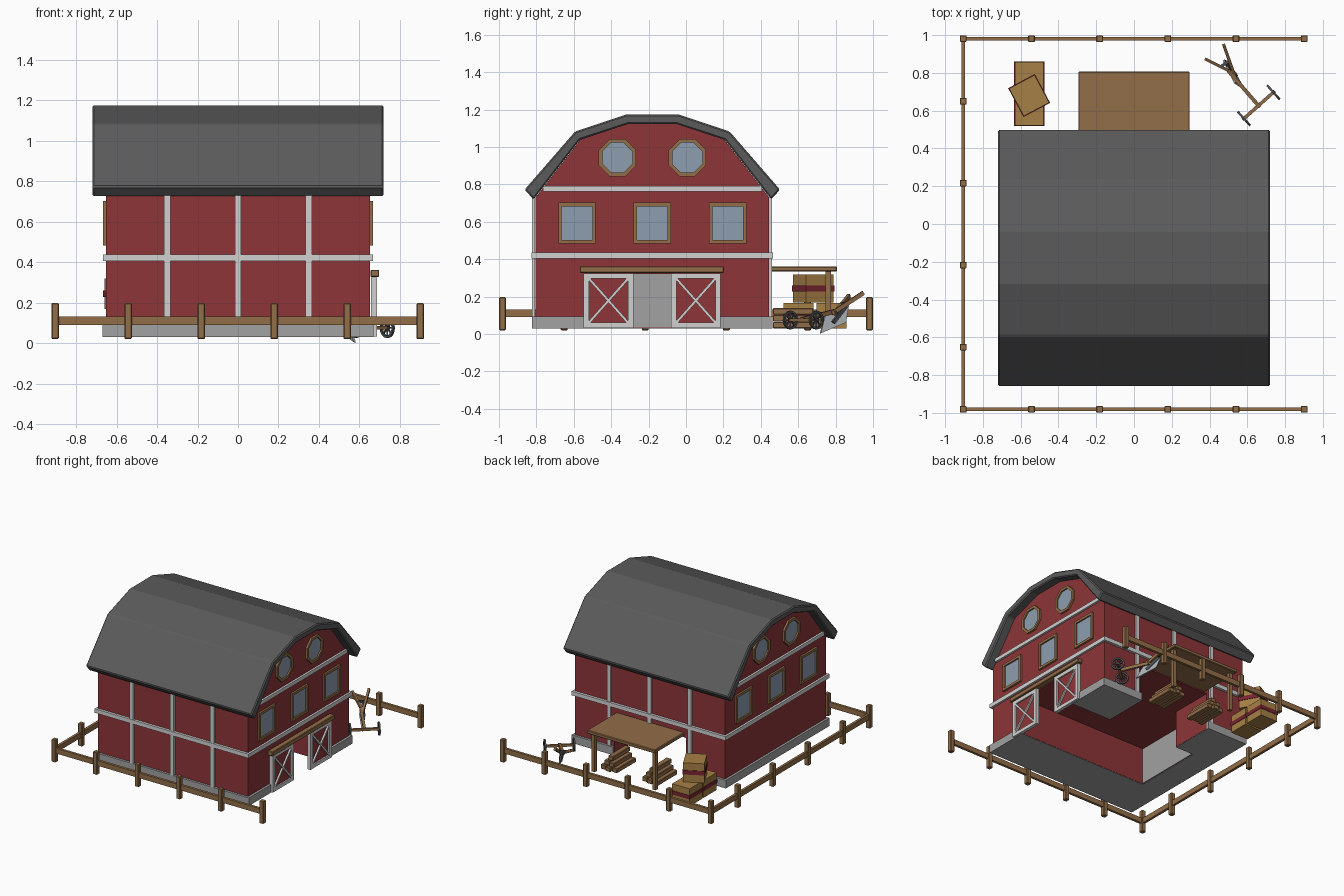
import bpy, bmesh, math
from mathutils import Vector, Matrix

if "Cube" in bpy.data.objects:
    bpy.data.objects.remove(bpy.data.objects["Cube"])


def mat(name, r, g, b):
    m = bpy.data.materials.new(name)
    m.diffuse_color = (r, g, b, 1)
    m.use_nodes = True
    m.node_tree.nodes["Principled BSDF"].inputs["Base Color"].default_value = m.diffuse_color
    return m


RED = mat("barn red", .27, .036, .04)
WHITE = mat("trim white", .64, .64, .64)
STONE = mat("concrete grey", .36, .36, .36)
ROOF = mat("roof grey", .105, .105, .105)
WOOD = mat("brown wood", .29, .155, .065)
HAY = mat("hay tan", .38, .215, .06)
GLASS = mat("window blue", .27, .34, .43)
IRON = mat("dark iron", .07, .075, .085)
STEEL = mat("light steel", .42, .45, .48)
BAND = mat("band red", .19, .018, .03)


def finish(name, bm, m, bevel=0):
    bmesh.ops.recalc_face_normals(bm, faces=bm.faces)
    me = bpy.data.meshes.new(name)
    bm.to_mesh(me)
    bm.free()
    me.materials.append(m)
    ob = bpy.data.objects.new(name, me)
    bpy.context.collection.objects.link(ob)
    if bevel:
        mod = ob.modifiers.new("bevel", 'BEVEL')
        mod.width = bevel
        mod.segments = 1
    return ob


def box(name, x0, x1, y0, y1, z0, z1, m, bevel=0, rot=0):
    bm = bmesh.new()
    c = Vector(((x0 + x1) / 2, (y0 + y1) / 2, (z0 + z1) / 2))
    M = Matrix.Translation(c) @ Matrix.Rotation(rot, 4, 'Z') @ Matrix.Diagonal((x1 - x0, y1 - y0, z1 - z0, 1))
    bmesh.ops.create_cube(bm, size=1, matrix=M)
    return finish(name, bm, m, bevel)


def beam(name, p, q, w, h, m, bevel=0):
    p, q = Vector(p), Vector(q)
    d = q - p
    bm = bmesh.new()
    M = Matrix.Translation((p + q) / 2) @ d.to_track_quat('Z', 'Y').to_matrix().to_4x4() @ Matrix.Diagonal((w, h, d.length, 1))
    bmesh.ops.create_cube(bm, size=1, matrix=M)
    return finish(name, bm, m, bevel)


def prism(name, pts, offset, m, bevel=0):
    bm = bmesh.new()
    f = bm.faces.new([bm.verts.new(p) for p in pts])
    r = bmesh.ops.extrude_face_region(bm, geom=[f])
    bmesh.ops.translate(bm, vec=offset, verts=[v for v in r['geom'] if isinstance(v, bmesh.types.BMVert)])
    return finish(name, bm, m, bevel)


def cut(ob, cutter):
    mod = ob.modifiers.new("cut", 'BOOLEAN')
    mod.operation = 'DIFFERENCE'
    mod.solver = 'EXACT'
    mod.object = cutter
    bpy.context.view_layer.objects.active = ob
    bpy.ops.object.modifier_apply(modifier=mod.name)
    bpy.data.objects.remove(cutter)


CY = -.18  # barn centre line


def both(half):  # mirror a half profile (y offset, z) about the ridge
    return [(CY + y, z) for y, z in half] + [(CY - y, z) for y, z in reversed(half)]


def cavity(e, top):  # T-shaped hall behind the side and rear openings
    pts = [(-.47 - e, -.46 - e), (1, -.46 - e), (1, .10 + e), (.31 + e, .10 + e), (.31 + e, 1),
           (-.31 - e, 1), (-.31 - e, .10 + e), (-.47 - e, .10 + e)]
    return prism("hall_cutter", [(x, y, -.1) for x, y in pts], (0, 0, top + .1), RED)


# barn body, foundation and gambrel roof
body = prism("barn_walls", [(-.652, y, z) for y, z in both([(.625, .033), (.625, .73), (.385, 1.04), (.125, 1.125)])],
             (1.304, 0, 0), RED)
cut(body, cavity(0, .325))
base = box("foundation", -.67, .67, CY - .643, CY + .643, .03, .093, STONE)
cut(base, cavity(.002, .325))
box("hall_end_wall", -.469, -.464, -.455, .095, .034, .32, STONE)
outer = [(.683, .772), (.413, 1.083), (.137, 1.175)]
inner = [(.635, .72), (.388, 1.038), (.127, 1.124)]
left = [(CY + y, z) for y, z in outer] + [(CY - y, z) for y, z in reversed(outer)]
right = [(CY - y, z) for y, z in inner] + [(CY + y, z) for y, z in reversed(inner)]
prism("roof", [(-.72, y, z) for y, z in left + right], (1.44, 0, 0), ROOF, .008)

# white trim
for s in (-1, 1):
    y = CY + s * .633
    box("long_wall_band", -.668, .668, y - .012, y + .012, .405, .437, WHITE)
    for x in (-.35, 0, .35):
        low = .33 if (s > 0 and x == 0) else .09
        box("wall_batten", x - .016, x + .016, y - .01, y + .006, low, .735, WHITE)
    x = s * .656
    box("gable_band_low", x - .012, x + .012, CY - .644, CY + .644, .405, .437, WHITE)
    box("gable_band_high", x - .012, x + .012, CY - .585, CY + .585, .763, .792, WHITE)

# windows on both gable ends


def window(s, cy, cz, ring, k):
    n = len(ring)
    bm = bmesh.new()
    xs = (s * .645, s * .667)
    rows = []
    for sc, x in ((1, xs[0]), (1, xs[1]), (k, xs[1]), (k, xs[0])):
        rows.append([bm.verts.new((x, cy + a * sc, cz + b * sc)) for a, b in ring])
    for i in range(4):
        a, b = rows[i], rows[(i + 1) % 4]
        for j in range(n):
            bm.faces.new((a[j], a[(j + 1) % n], b[(j + 1) % n], b[j]))
    finish("window_frame", bm, WOOD)
    prism("window_glass", [(s * .648, cy + a * k * 1.01, cz + b * k * 1.01) for a, b in ring], (s * .008, 0, 0), GLASS)


R8 = .1 / math.cos(math.pi / 8)
octagon = [(R8 * math.cos((i + .5) * math.pi / 4), R8 * math.sin((i + .5) * math.pi / 4)) for i in range(8)]
rect = [(-.1, -.11), (.1, -.11), (.1, .11), (-.1, .11)]
for s in (-1, 1):
    for dy in (-.403, 0, .403):
        window(s, CY + dy, .593, rect, .82)
    for dy in (-.187, .187):
        window(s, CY + dy, .943, octagon, .8)

# sliding doors and their rail
for y0 in (-.547, -.08):
    y1 = y0 + .265
    z0, z1, w = .033, .325, .028
    box("door_panel", .662, .674, y0 + .01, y1 - .01, z0 + .01, z1, RED)
    box("door_stile", .658, .686, y0, y0 + w, z0, z1, WHITE)
    box("door_stile", .658, .686, y1 - w, y1, z0, z1, WHITE)
    box("door_sill", .659, .685, y0 + w, y1 - w, z0, z0 + w, WHITE)
    box("door_top", .659, .685, y0 + w, y1 - w, z1 - w, z1, WHITE)
    a, b, c, d = y0 + w, y1 - w, z0 + w, z1 - w
    beam("door_brace", (.676, a, c), (.676, b, d), .022, .014, WHITE).name = "door_brace"
    beam("door_brace", (.676, a, d), (.676, b, c), .0221, .0138, WHITE)
box("door_rail", .655, .698, -.567, .203, .327, .362, WOOD, .004)

# rear porch with beams stacked below
box("porch_top", -.295, .295, .44, .808, .334, .362, WOOD, .005)
for x in (-.265, .265):
    box("porch_leg", x - .014, x + .014, .747, .775, .03, .336, WOOD)
for x in (-.18, .18):
    for row, count in enumerate((3, 2, 1)):
        for i in range(count):
            cx = x + (i - (count - 1) / 2) * .05
            off = .012 * ((i + row) % 2)
            box("stacked_beam", cx - .022, cx + .022, .465 + off, .70 + off - .01 * row,
                .03 + row * .037, .065 + row * .037, WOOD, .004)

# hay bales
for cx, cy, z, lx, ly, h, rot in ((-.555, .602, .03, .152, .16, .137, 0), (-.555, .777, .03, .152, .16, .137, 0),
                                  (-.555, .68, .168, .152, .165, .15, math.radians(28))):
    box("hay_bale", cx - lx / 2, cx + lx / 2, cy - ly / 2, cy + ly / 2, z, z + h, HAY, 0, rot)
    box("bale_band", cx - lx / 2 - .004, cx + lx / 2 + .004, cy - ly / 2 - .004, cy + ly / 2 + .004,
        z + h * .4, z + h * .62, BAND, 0, rot)

# fence on three sides
posts = [(x, s * .981) for s in (-1, 1) for x in (-.904, -.543, -.182, .179, .54, .901)]
posts += [(-.904, y) for y in (-.652, -.218, .216, .65)]
for x, y in posts:
    box("fence_post", x - .018, x + .018, y - .018, y + .018, .02, .197, WOOD, .004)
for s in (-1, 1):
    box("fence_rail", -.9, .9, s * .981 - .01, s * .981 + .01, .09, .131, WOOD)
box("fence_rail_left", -.914, -.894, -.98, .98, .09, .131, WOOD)

# hand plough: axle, spoked wheels, beam, handles and blade
w0, w1 = Vector((.582, .558, .075)), Vector((.738, .697, .075))
axis = (w1 - w0).normalized()
side = Vector((-axis.y, axis.x, 0))
beam("plough_axle", w0, w1, .018, .018, WOOD)
for c in (w0, w1):
    bm = bmesh.new()
    rows = []
    for i in range(16):
        t = i * math.pi / 8
        d = side * math.cos(t) + Vector((0, 0, math.sin(t)))
        rows.append([bm.verts.new(c + d * r + axis * o) for r, o in ((.05, -.006), (.05, .006), (.038, .006), (.038, -.006))])
    for i in range(16):
        a, b = rows[i], rows[(i + 1) % 16]
        for j in range(4):
            bm.faces.new((a[j], a[(j + 1) % 4], b[(j + 1) % 4], b[j]))
    finish("plough_wheel", bm, IRON)
    for i in range(4):
        d = (side * math.cos(i * math.pi / 4) + Vector((0, 0, math.sin(i * math.pi / 4)))) * .04
        beam("wheel_spoke", c - d, c + d, .007, .007, IRON)
    beam("wheel_hub", c - axis * .01, c + axis * .01, .018, .018, IRON)
beam("plough_beam", (.665, .62, .078), (.5, .81, .125), .02, .024, WOOD)
beam("plough_handle", (.535, .795, .11), (.38, .872, .205), .016, .022, WOOD)
beam("plough_handle", (.535, .78, .11), (.475, .948, .22), .016, .022, WOOD)
beam("handle_brace", (.455, .83, .16), (.505, .865, .16), .016, .016, IRON)
beam("blade_stem", (.485, .855, .15), (.54, .785, .06), .02, .02, IRON)
prism("plough_blade", [(.575, .715, .002), (.53, .745, .115), (.47, .865, .15), (.5, .85, .06)], (.008, .006, .002), STEEL)
